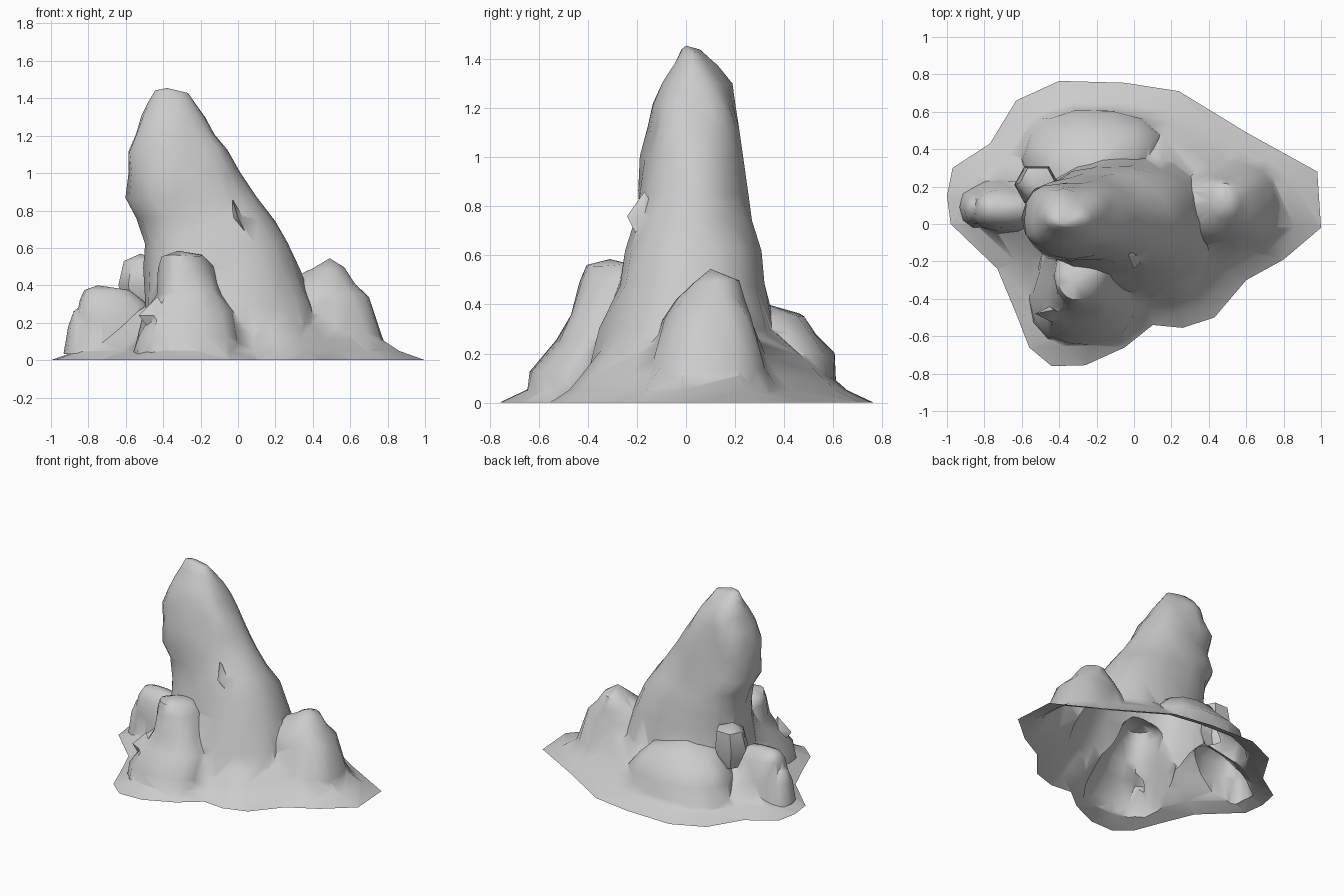
import bpy
import bmesh
import math
from mathutils import Vector, noise

cube = bpy.data.objects.get("Cube")
if cube:
    bpy.data.objects.remove(cube, do_unlink=True)

grey = bpy.data.materials.new("stone_grey")
grey.use_nodes = True
STONE = (0.6, 0.6, 0.6, 1)
grey.diffuse_color = STONE
grey.node_tree.nodes["Principled BSDF"].inputs["Base Color"].default_value = STONE


def loft(name, rings, apex, rough=0.0):
    """Skin a stack of point rings, closed below and drawn to a tip above."""
    bm = bmesh.new()
    layers = []
    for ring in rings:
        layer = []
        for p in ring:
            p = Vector(p)
            bump = noise.noise_vector(p * 5) * rough
            layer.append(bm.verts.new(p + bump))
        layers.append(layer)
    n = len(layers[0])
    for low, high in zip(layers, layers[1:]):
        for i in range(n):
            j = (i + 1) % n
            bm.faces.new((low[i], low[j], high[j], high[i]))
    tip = bm.verts.new(apex)
    for i in range(n):
        bm.faces.new((layers[-1][i], layers[-1][(i + 1) % n], tip))
    bm.faces.new(layers[0][::-1])
    bmesh.ops.recalc_face_normals(bm, faces=bm.faces)
    bmesh.ops.triangulate(bm, faces=bm.faces)
    mesh = bpy.data.meshes.new(name)
    bm.to_mesh(mesh)
    bm.free()
    mesh.materials.append(grey)
    obj = bpy.data.objects.new(name, mesh)
    bpy.context.collection.objects.link(obj)
    return obj


def peak(name, levels, apex, sides=14, rough=0.03):
    """Rounded rock from levels of (x min, x max, y min, y max, z)."""
    rings = []
    for x0, x1, y0, y1, z in levels:
        ring = []
        for i in range(sides):
            a = math.tau * i / sides
            c, s = math.cos(a), math.sin(a)
            ring.append(((x0 + x1) / 2 + (x1 - x0) / 2 * math.copysign(abs(c) ** 0.85, c),
                         (y0 + y1) / 2 + (y1 - y0) / 2 * math.copysign(abs(s) ** 0.85, s), z))
        rings.append(ring)
    return loft(name, rings, apex, rough)


# Spreading foot of the rock
outline = [(-.98, 0), (-1, .15), (-.97, .3), (-.77, .43), (-.63, .66), (-.4, .765),
           (-.05, .755), (.24, .71), (.6, .49), (.98, .28), (1, -.02), (.8, -.19),
           (.6, -.3), (.43, -.5), (.26, -.555), (.1, -.54), (-.05, -.66),
           (-.26, -.755), (-.44, -.76), (-.56, -.66), (-.63, -.48), (-.73, -.24)]
steps = [(1, -.05), (1, 0), (.86, .05), (.77, .11), (.66, .19), (.5, .29), (.3, .38)]
rock = loft("rock", [[(x * k, y * k, z) for x, y in outline] for k, z in steps], (-.1, 0, .42))

# Leaning main spire
parts = [peak("main_spire", [
    (-.5, .5, -.42, .42, .02), (-.5, .4, -.35, .36, .3), (-.5, .33, -.28, .32, .48),
    (-.5, .27, -.25, .31, .62), (-.54, .18, -.21, .27, .75), (-.6, .1, -.2, .25, .86),
    (-.58, .02, -.18, .23, 1), (-.6, -.06, -.16, .22, 1.12), (-.56, -.12, -.14, .2, 1.22),
    (-.52, -.18, -.1, .18, 1.31), (-.47, -.24, -.06, .12, 1.38),
    (-.43, -.28, -.03, .06, 1.43)], (-.38, 0, 1.455), 18)]

# Smaller peaks around it
parts.append(peak("front_peak", [
    (-.56, .02, -.66, -.1, .03), (-.54, .02, -.64, -.1, .12), (-.5, 0, -.54, 0, .25),
    (-.43, -.08, -.48, -.05, .36), (-.42, -.15, -.43, -.12, .49),
    (-.4, -.2, -.39, -.22, .56)], (-.32, -.31, .585)))
parts.append(peak("left_peak", [
    (.1, .82, -.22, .4, .03), (.15, .78, -.16, .34, .14), (.22, .7, -.1, .28, .34),
    (.3, .62, -.04, .25, .42), (.4, .56, .03, .22, .5)], (.49, .1, .545)))
parts.append(peak("right_peak", [
    (-.9, -.45, -.06, .26, .03), (-.88, -.45, -.04, .22, .2), (-.84, -.5, -.02, .18, .32),
    (-.81, -.58, .02, .15, .38)], (-.75, .08, .4)))
parts.append(peak("right_low_peak", [
    (-.93, -.72, -.03, .2, .03), (-.91, -.75, 0, .17, .18),
    (-.88, -.78, .04, .13, .26)], (-.84, .08, .29), 10, .01))
parts.append(peak("back_hump", [
    (-.62, .2, .1, .63, .03), (-.58, .15, .1, .6, .2), (-.52, .1, .1, .53, .29),
    (-.46, .04, .1, .48, .36)], (-.22, .3, .41)))

# Angular boulder and thin shards
parts.append(peak("boulder", [
    (-.58, -.46, .16, .28, .26), (-.64, -.4, .1, .32, .4),
    (-.61, -.42, .13, .31, .53)], (-.52, .2, .57), 6, 0))
parts.append(peak("front_shard", [
    (-.47, -.34, -.53, -.42, .16), (-.53, -.37, -.52, -.44, .24)], (-.43, -.46, .34), 4, 0))
parts.append(peak("spire_shard", [
    (.02, .06, -.2, -.1, .68), (-.03, .03, -.24, -.1, .76)], (-.03, -.17, .86), 4, 0))

# Fuse everything into one skin
bpy.context.view_layer.objects.active = rock
for part in parts:
    union = rock.modifiers.new("union", "BOOLEAN")
    union.operation = "UNION"
    union.solver = "EXACT"
    union.object = part
    bpy.ops.object.modifier_apply(modifier=union.name)
    bpy.data.objects.remove(part, do_unlink=True)

# Open the underside at ground level
bm = bmesh.new()
bm.from_mesh(rock.data)
bmesh.ops.bisect_plane(bm, geom=bm.verts[:] + bm.edges[:] + bm.faces[:],
                       plane_co=(0, 0, 0), plane_no=(0, 0, 1), clear_inner=True)
bmesh.ops.delete(bm, geom=[f for f in bm.faces if f.calc_center_median().z < 1e-4],
                 context="FACES")
bm.to_mesh(rock.data)
bm.free()

bpy.ops.object.select_all(action="DESELECT")
rock.select_set(True)
bpy.ops.object.shade_smooth_by_angle(angle=math.radians(50))
